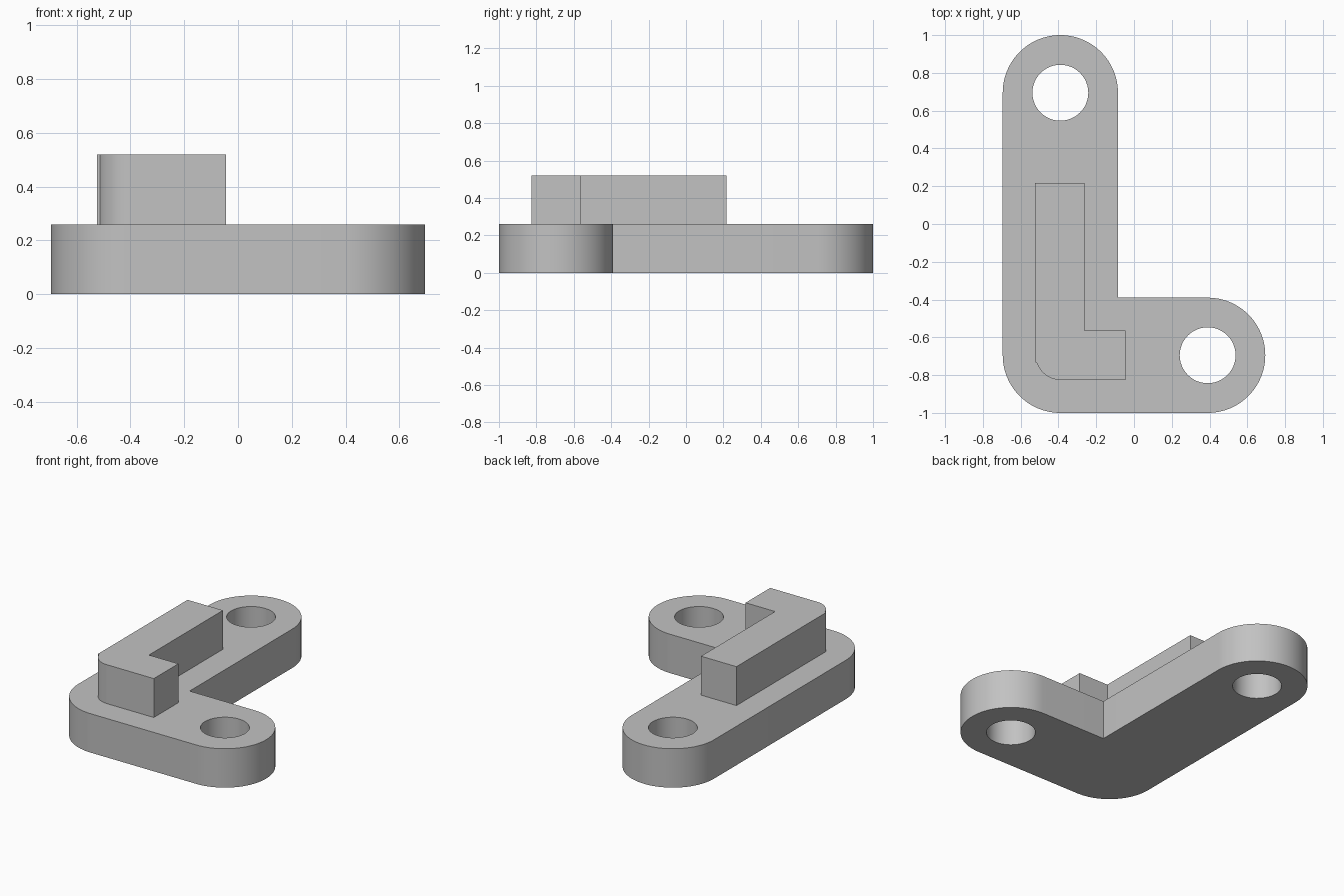
import bpy, bmesh
from math import sin, cos, radians

if "Cube" in bpy.data.objects:
    bpy.data.objects.remove(bpy.data.objects["Cube"])

BASE_TOP, RIB_TOP = 0.26, 0.52
ROUND, HOLE = 0.305, 0.148
X, Y = 0.39, 0.695          # arm end centres

grey = bpy.data.materials.new("plain grey")
grey.use_nodes = True
colour = (0.54, 0.54, 0.54, 1)
grey.diffuse_color = colour
grey.node_tree.nodes["Principled BSDF"].inputs["Base Color"].default_value = colour


def arc(cx, cy, r, start, end, steps=24):
    """Points on a circular arc, angles in degrees."""
    angles = [radians(start + (end - start) * i / steps) for i in range(steps + 1)]
    return [(cx + r * cos(a), cy + r * sin(a)) for a in angles]


def plate(name, loops, bottom, top):
    """Extrude an outline, with any further loops as holes."""
    bm = bmesh.new()
    edges = []
    for loop in loops:
        verts = [bm.verts.new((x, y, bottom)) for x, y in loop]
        edges += [bm.edges.new((v, verts[i - 1])) for i, v in enumerate(verts)]
    bmesh.ops.triangle_fill(bm, edges=edges, use_beauty=True, normal=(0, 0, 1))
    grown = bmesh.ops.extrude_face_region(bm, geom=bm.faces[:], use_keep_orig=True)
    moved = [g for g in grown["geom"] if isinstance(g, bmesh.types.BMVert)]
    bmesh.ops.translate(bm, verts=moved, vec=(0, 0, top - bottom))
    bmesh.ops.recalc_face_normals(bm, faces=bm.faces[:])
    mesh = bpy.data.meshes.new(name)
    bm.to_mesh(mesh)
    bm.free()
    mesh.materials.append(grey)
    obj = bpy.data.objects.new(name, mesh)
    bpy.context.collection.objects.link(obj)
    bpy.ops.object.select_all(action="DESELECT")
    obj.select_set(True)
    bpy.context.view_layer.objects.active = obj
    bpy.ops.object.shade_smooth_by_angle(angle=radians(30))


# L-shaped base with rounded ends and corner, and a hole in each end
outline = (arc(-X, -Y, ROUND, 180, 270)
           + arc(X, -Y, ROUND, -90, 90, 48)
           + [(ROUND - X, ROUND - Y)]
           + arc(-X, Y, ROUND, 0, 180, 48))
holes = [arc(cx, cy, HOLE, 0, 352.5, 47) for cx, cy in ((-X, Y), (X, -Y))]
plate("base", [outline] + holes, 0, BASE_TOP)

# Raised L-shaped rib with a rounded outer corner
rib = ([(-0.525, 0.217), (-0.525, -0.73)]
       + arc(-X, -Y, 0.13, 198, 270, 16)
       + [(-0.045, -0.825), (-0.045, -0.565), (-0.263, -0.565), (-0.263, 0.217)])
plate("rib", [rib], BASE_TOP, RIB_TOP)
